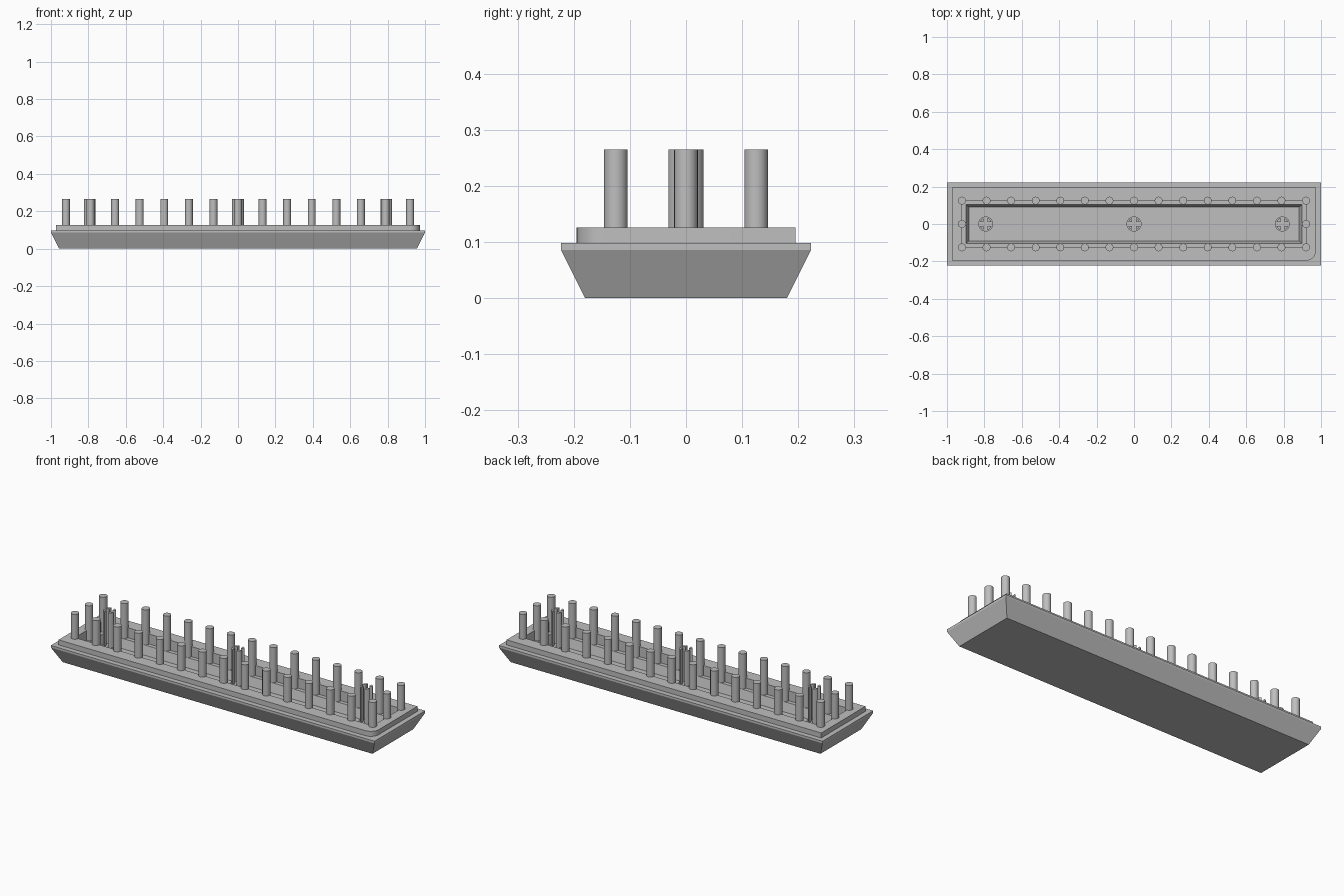
import bpy, bmesh, math

if "Cube" in bpy.data.objects:
    bpy.data.objects.remove(bpy.data.objects["Cube"], do_unlink=True)

grey = bpy.data.materials.new("plain grey")
grey.use_nodes = True
grey.diffuse_color = (0.52, 0.52, 0.52, 1)
grey.node_tree.nodes["Principled BSDF"].inputs["Base Color"].default_value = grey.diffuse_color

BASE_TOP, PLATE_TOP, LEDGE, FLOOR, POST_TOP = 0.098, 0.126, 0.07, 0.02, 0.265
ROW_X, ROW_Y = 0.92, 0.125


def finish(name, bm):
    bmesh.ops.recalc_face_normals(bm, faces=bm.faces)
    mesh = bpy.data.meshes.new(name)
    bm.to_mesh(mesh)
    bm.free()
    mesh.materials.append(grey)
    obj = bpy.data.objects.new(name, mesh)
    bpy.context.collection.objects.link(obj)
    return obj


def smooth(obj):
    bpy.ops.object.select_all(action='DESELECT')
    obj.select_set(True)
    bpy.context.view_layer.objects.active = obj
    bpy.ops.object.shade_smooth_by_angle(angle=math.radians(35))


def prism(bm, points, z0, z1):
    """Upright prism over a closed outline."""
    low = [bm.verts.new((x, y, z0)) for x, y in points]
    high = [bm.verts.new((x, y, z1)) for x, y in points]
    bm.faces.new(low[::-1])
    bm.faces.new(high)
    for i in range(len(points)):
        j = (i + 1) % len(points)
        bm.faces.new((low[i], low[j], high[j], high[i]))


def circle(cx, cy, r, n=24):
    return [(cx + r * math.cos(math.tau * i / n), cy + r * math.sin(math.tau * i / n))
            for i in range(n)]


def rectangle(hx, hy):
    return [(-hx, -hy), (hx, -hy), (hx, hy), (-hx, hy)]


# Tray body: tapered outside, stepped pocket inside
bm = bmesh.new()
sections = [(0.957, 0.18, 0), (1, 0.223, 0.086), (1, 0.223, BASE_TOP),
            (ROW_X, ROW_Y, BASE_TOP), (ROW_X, ROW_Y, LEDGE),
            (0.898, 0.103, LEDGE), (0.883, 0.09, FLOOR)]
rings = [[bm.verts.new((x, y, z)) for x, y in rectangle(hx, hy)] for hx, hy, z in sections]
bm.faces.new(rings[0])
bm.faces.new(rings[-1])
for a, b in zip(rings, rings[1:]):
    for i in range(4):
        j = (i + 1) % 4
        bm.faces.new((a[i], a[j], b[j], b[i]))
finish("tray_body", bm)

# Raised rim frame with one rounded corner
PX, PY, R = 0.972, 0.195, 0.05
corner = [(PX - R + R * math.sin(t), -PY + R - R * math.cos(t))
          for t in (math.pi / 2 * i / 8 for i in range(9))]
outline = [(-PX, -PY)] + corner + [(PX, PY), (-PX, PY)]
curve = bpy.data.curves.new("raised_rim", 'CURVE')
curve.dimensions = '2D'
curve.fill_mode = 'BOTH'
curve.extrude = (PLATE_TOP - BASE_TOP) / 2
for points in (outline, rectangle(ROW_X, ROW_Y)):
    spline = curve.splines.new('POLY')
    spline.points.add(len(points) - 1)
    for p, (x, y) in zip(spline.points, points):
        p.co = (x, y, 0, 1)
    spline.use_cyclic_u = True
curve.materials.append(grey)
rim = bpy.data.objects.new("raised_rim", curve)
rim.location.z = (PLATE_TOP + BASE_TOP) / 2
bpy.context.collection.objects.link(rim)
bpy.ops.object.select_all(action='DESELECT')
rim.select_set(True)
bpy.context.view_layer.objects.active = rim
bpy.ops.object.convert(target='MESH')
smooth(bpy.context.view_layer.objects.active)

# Posts along the opening: two long rows and one at each end
COUNT = 15
spots = [(-ROW_X + 2 * ROW_X * i / (COUNT - 1), side * ROW_Y)
         for i in range(COUNT) for side in (-1, 1)]
spots += [(-ROW_X, 0), (ROW_X, 0)]
bm = bmesh.new()
for x, y in spots:
    prism(bm, circle(x, y, 0.021), LEDGE, POST_TOP)
smooth(finish("border_posts", bm))

# Split clips: round foot with four prongs separated by a cross slot
SLOT, CLIP_R = 0.011, 0.033
feet, prongs = bmesh.new(), bmesh.new()
start = math.asin(SLOT / CLIP_R)
arc = [start + (math.pi / 2 - 2 * start) * i / 6 for i in range(7)]
quarter = [(SLOT, SLOT)] + [(CLIP_R * math.cos(t), CLIP_R * math.sin(t)) for t in arc]
for cx in (-0.793, 0, 0.793):
    prism(feet, circle(cx, 0, 0.04), FLOOR, LEDGE)
    for k in range(4):
        c, s = ((1, 0), (0, 1), (-1, 0), (0, -1))[k]
        prism(prongs, [(cx + c * x - s * y, s * x + c * y) for x, y in quarter],
              LEDGE, POST_TOP)
smooth(finish("clip_feet", feet))
smooth(finish("clip_prongs", prongs))
